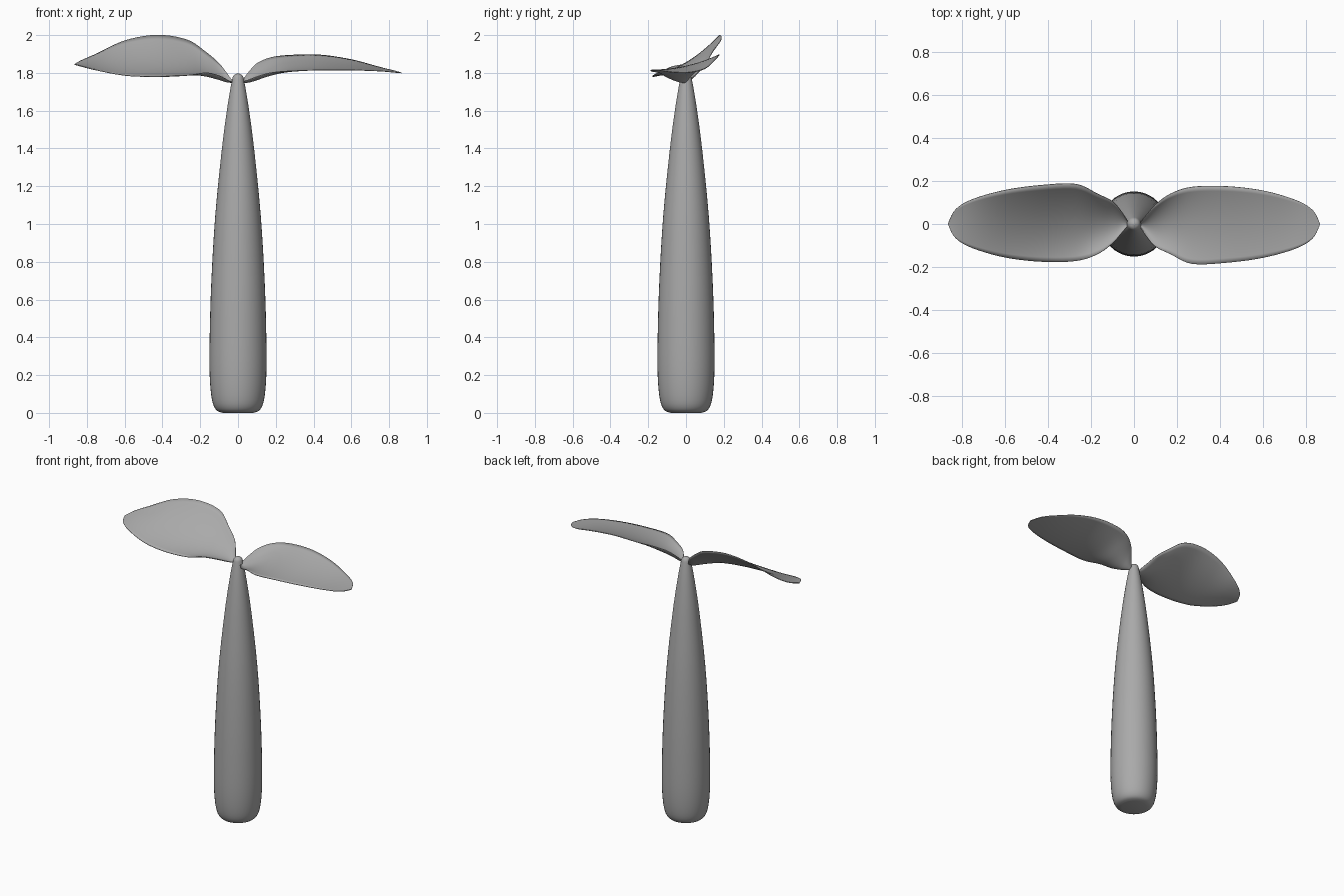
import bpy
import math

cube = bpy.data.objects.get("Cube")
if cube:
    bpy.data.objects.remove(cube, do_unlink=True)

grey = bpy.data.materials.new("plain grey")
grey.use_nodes = True
colour = (0.4, 0.4, 0.4, 1)
grey.diffuse_color = colour
grey.node_tree.nodes["Principled BSDF"].inputs["Base Color"].default_value = colour


def spline(points, steps):
    """Smooth curve through points of any dimension."""
    padded = [points[0], *points, points[-1]]
    curve = []
    for a, b, c, d in zip(padded, padded[1:], padded[2:], padded[3:]):
        for i in range(steps):
            t = i / steps
            curve.append([q + t / 2 * (r - p + t * (2 * p - 5 * q + 4 * r - s
                          + t * (3 * q - p - 3 * r + s)))
                          for p, q, r, s in zip(a, b, c, d)])
    return curve + [list(points[-1])]


def loft(name, rows, closed=False):
    """Skin a mesh over rows of equal length."""
    count = len(rows[0])
    verts = [v for row in rows for v in row]
    faces = []
    for j in range(len(rows) - 1):
        for i in range(count if closed else count - 1):
            k = (i + 1) % count
            faces.append((j * count + i, j * count + k,
                          (j + 1) * count + k, (j + 1) * count + i))
    if closed:
        faces.append(tuple(reversed(range(count))))
        faces.append(tuple(range(len(verts) - count, len(verts))))
    mesh = bpy.data.meshes.new(name)
    mesh.from_pydata(verts, [], faces)
    mesh.materials.append(grey)
    obj = bpy.data.objects.new(name, mesh)
    bpy.context.collection.objects.link(obj)
    bpy.ops.object.select_all(action="DESELECT")
    obj.select_set(True)
    bpy.context.view_layer.objects.active = obj
    bpy.ops.object.shade_smooth_by_angle(angle=math.radians(50))
    return obj


# Tapering stalk with a rounded foot and tip: radius, height
profile = [(.08, 0), (.115, .015), (.138, .07), (.15, .2), (.15, .4), (.141, .7),
           (.12, 1.05), (.085, 1.4), (.056, 1.62), (.034, 1.75), (.024, 1.785), (.004, 1.797)]
sides = 40
turns = [2 * math.pi * i / sides for i in range(sides)]
loft("stalk", [[(r * math.cos(a), r * math.sin(a), z) for a in turns]
               for r, z in spline(profile, 4)], closed=True)

# Leaf outline shared by both leaves, from base to tip
reach = [.03, .06, .1, .17, .27, .43, .6, .75, .83, .865]
broad = [.015, .06, .105, .14, .185, .18, .157, .115, .067, 0]
narrow = [.01, .045, .09, .14, .172, .175, .155, .112, .065, 0]


def leaf(name, side, front, middle, back):
    """Cupped leaf from the heights of its front edge, middle and back edge."""
    near, far = (broad, narrow) if side > 0 else (narrow, broad)
    rows = []
    for x, n, f, zf, zm, zb in spline(list(zip(reach, near, far, front, middle, back)), 5):
        row = []
        for i in range(17):
            u = i / 8 - 1
            y = (f - n) / 2 + u * (f + n) / 2
            z = zm + u * (zb - zf) / 2 + u * u * ((zb + zf) / 2 - zm)
            row.append((side * x, y, z))
        rows.append(row)
    obj = loft(name, rows)
    skin = obj.modifiers.new("thin skin", "SOLIDIFY")
    skin.thickness = .004
    skin.offset = 0


leaf("right_leaf", -1,
     [1.75, 1.765, 1.785, 1.8, 1.787, 1.78, 1.787, 1.815, 1.835, 1.845],
     [1.75, 1.755, 1.77, 1.795, 1.83, 1.85, 1.855, 1.85, 1.847, 1.845],
     [1.76, 1.8, 1.85, 1.91, 1.975, 2, 1.97, 1.9, 1.865, 1.845])
leaf("left_leaf", 1,
     [1.755, 1.765, 1.78, 1.8, 1.81, 1.815, 1.815, 1.81, 1.803, 1.8],
     [1.75, 1.755, 1.77, 1.795, 1.82, 1.835, 1.83, 1.815, 1.805, 1.8],
     [1.77, 1.81, 1.85, 1.88, 1.893, 1.895, 1.87, 1.83, 1.81, 1.8])
